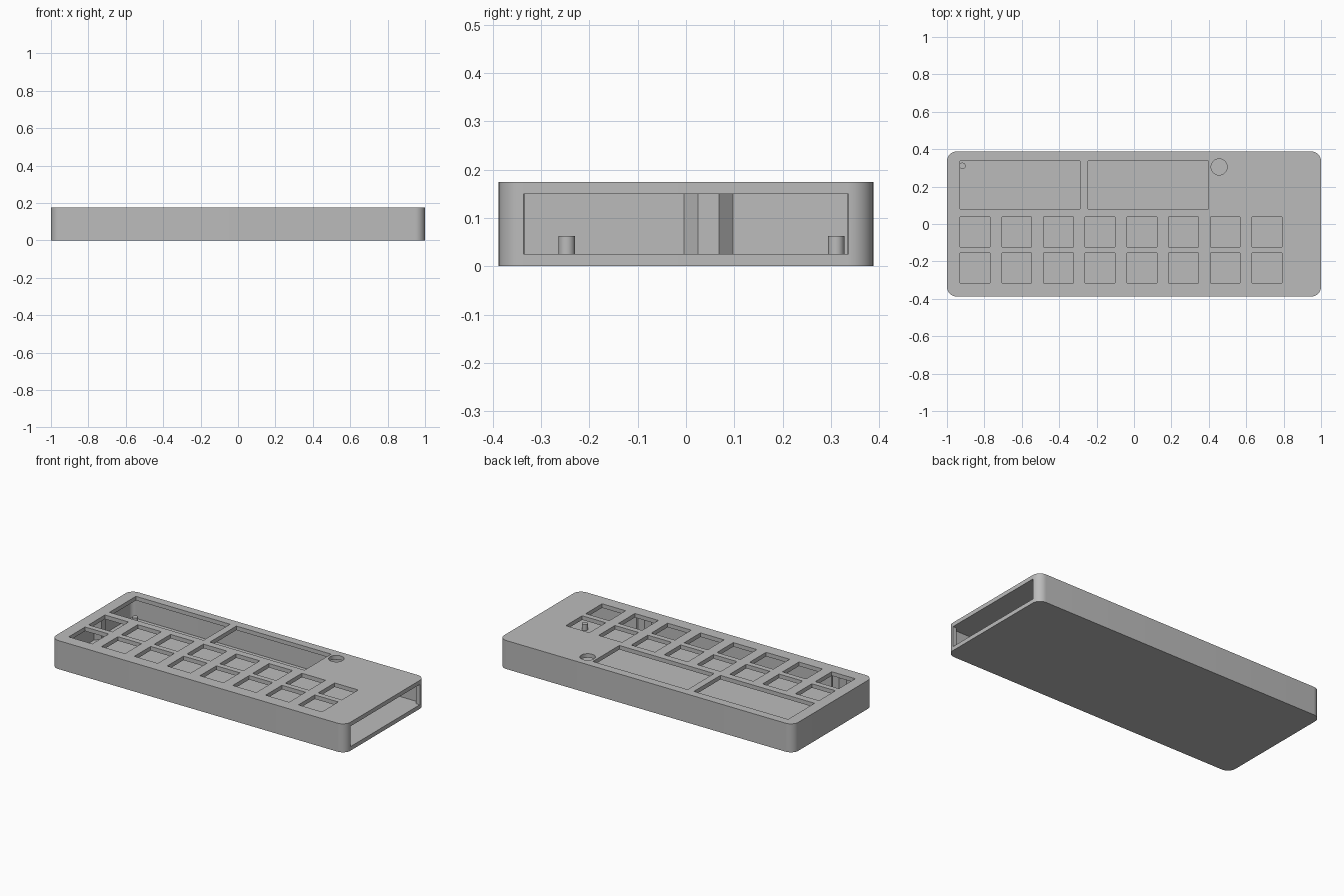
import bpy, bmesh, math

if "Cube" in bpy.data.objects:
    bpy.data.objects.remove(bpy.data.objects["Cube"])

grey = bpy.data.materials.new("plain grey")
grey.diffuse_color = (0.5, 0.5, 0.5, 1)
grey.use_nodes = True
grey.node_tree.nodes["Principled BSDF"].inputs["Base Color"].default_value = grey.diffuse_color


def prism(name, pts, z0, z1):
    """Extrude a counter-clockwise outline from z0 to z1."""
    bm = bmesh.new()
    face = bm.faces.new([bm.verts.new((x, y, z0)) for x, y in pts])
    ext = bmesh.ops.extrude_face_region(bm, geom=[face])
    top = [v for v in ext["geom"] if isinstance(v, bmesh.types.BMVert)]
    bmesh.ops.translate(bm, verts=top, vec=(0, 0, z1 - z0))
    bmesh.ops.recalc_face_normals(bm, faces=bm.faces)
    me = bpy.data.meshes.new(name)
    bm.to_mesh(me)
    bm.free()
    me.materials.append(grey)
    ob = bpy.data.objects.new(name, me)
    bpy.context.collection.objects.link(ob)
    return ob


def rect(x0, x1, y0, y1):
    return [(x0, y0), (x1, y0), (x1, y1), (x0, y1)]


def rounded(hx, hy, r, seg=10):
    pts = []
    for i, (sx, sy) in enumerate([(1, 1), (-1, 1), (-1, -1), (1, -1)]):
        for k in range(seg + 1):
            a = math.pi / 2 * (i + k / seg)
            pts.append((sx * (hx - r) + r * math.cos(a), sy * (hy - r) + r * math.sin(a)))
    return pts


def circle(cx, cy, r, n=32):
    return [(cx + r * math.cos(2 * math.pi * k / n), cy + r * math.sin(2 * math.pi * k / n))
            for k in range(n)]


def smooth(ob):
    bpy.ops.object.select_all(action="DESELECT")
    ob.select_set(True)
    bpy.context.view_layer.objects.active = ob
    bpy.ops.object.shade_smooth_by_angle(angle=math.radians(30))


HX, HY, H, WALL = 1.0, 0.388, 0.175, 0.025
case = prism("case", rounded(HX, HY, 0.052), 0, H)

# Hollow inside and the open right end
cutters = [prism("cavity_cutter", rounded(HX - WALL, HY - WALL, 0.027), WALL, H - WALL),
           prism("end_opening_cutter", rect(0.9, 1.1, -0.337, 0.337), WALL, H - WALL)]

# Openings in the top: two display windows, two rows of keys, one round hole
lids = [rect(-0.93, -0.29, 0.08, 0.337), rect(-0.247, 0.397, 0.08, 0.337),
        circle(0.455, 0.305, 0.043)]
for y0 in (-0.315, -0.122):
    for k in range(8):
        x0 = -0.93 + 0.223 * k
        lids.append(rect(x0, x0 + 0.16, y0, y0 + 0.159))
cutters += [prism("top_opening_cutter", p, 0.12, 0.25) for p in lids]

for c in cutters:
    c.hide_render = True
    mod = case.modifiers.new("cut", "BOOLEAN")
    mod.operation = "DIFFERENCE"
    mod.solver = "EXACT"
    mod.object = c

# Apply the cuts and discard the cutters
deps = bpy.context.evaluated_depsgraph_get()
case.data = bpy.data.meshes.new_from_object(case.evaluated_get(deps))
case.modifiers.clear()
for c in cutters:
    bpy.data.objects.remove(c)
smooth(case)

# Half-octagon bosses on the inner walls: u runs along the wall, d goes inwards
half = [(-0.0535, 0.012), (0.0535, 0.012), (0.0535, 0.022),
        (0.022, 0.0535), (-0.022, 0.0535), (-0.0535, 0.022)]
prism("left_boss", [(-HX + d, 0.0465 - u) for u, d in half], 0.015, 0.16)
for x in (-0.785, 0.54):
    prism("front_boss", [(x + u, -HY + d) for u, d in half], 0.015, 0.16)
prism("back_boss", [(0.58 - u, HY - d) for u, d in half], 0.015, 0.16)

# Locating pegs on the floor
for x, y in ((-0.917, 0.311), (0.86, -0.247)):
    smooth(prism("floor_peg", circle(x, y, 0.017), 0.015, 0.0625))
